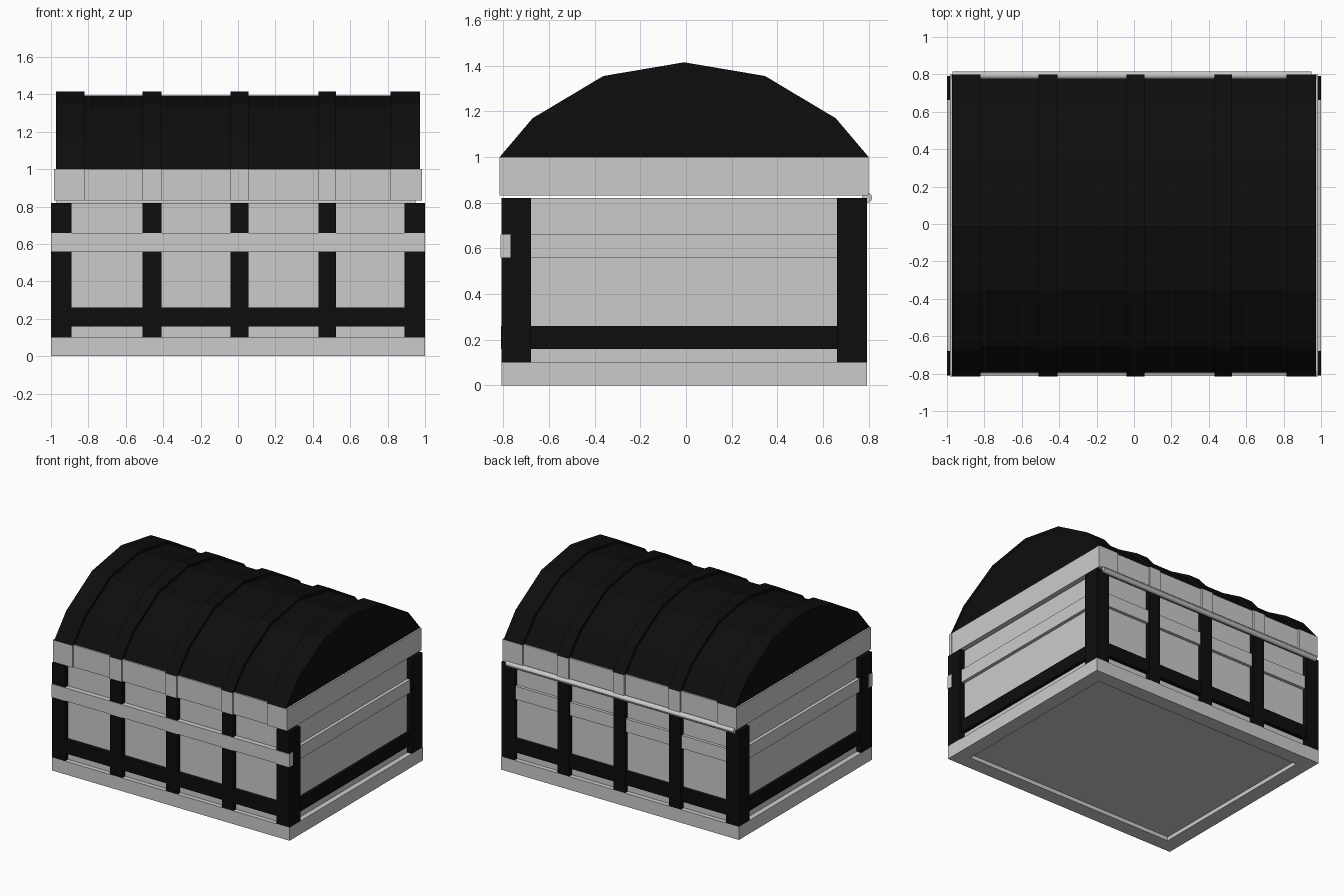
import bpy, bmesh

if "Cube" in bpy.data.objects:
    bpy.data.objects.remove(bpy.data.objects["Cube"])

C = -0.008  # depth centre of the chest body (the hinge sticks out behind)
dark = bpy.data.materials.new("dark_metal")
dark.diffuse_color = (0.004, 0.004, 0.004, 1)
dark.use_nodes = True
dark.node_tree.nodes["Principled BSDF"].inputs["Base Color"].default_value = dark.diffuse_color


def finish(name, bm, mat=None):
    bmesh.ops.recalc_face_normals(bm, faces=bm.faces)
    me = bpy.data.meshes.new(name)
    bm.to_mesh(me)
    bm.free()
    ob = bpy.data.objects.new(name, me)
    bpy.context.collection.objects.link(ob)
    if mat:
        me.materials.append(mat)
    return ob


def boxes(name, spans, mat=None):
    """One object from (x0, x1, y0, y1, z0, z1) boxes, y relative to C."""
    bm = bmesh.new()
    for x0, x1, y0, y1, z0, z1 in spans:
        vs = bmesh.ops.create_cube(bm, size=1)["verts"]
        for v in vs:
            v.co.x = x0 if v.co.x < 0 else x1
            v.co.y = C + (y0 if v.co.y < 0 else y1)
            v.co.z = z0 if v.co.z < 0 else z1
    return finish(name, bm, mat)


def frame(hx, hy, t, z0, z1):
    """Four boxes forming a rectangular ring of thickness t."""
    return [(-hx, hx, -hy, -hy + t, z0, z1), (-hx, hx, hy - t, hy, z0, z1),
            (-hx, -hx + t, -hy + t, hy - t, z0, z1),
            (hx - t, hx, -hy + t, hy - t, z0, z1)]


def prism(name, outline, x0, x1, mat=None):
    """Extrude a (y, z) outline along x."""
    bm = bmesh.new()
    f = bm.faces.new([bm.verts.new((x0, C + y, z)) for y, z in outline])
    ext = bmesh.ops.extrude_face_region(bm, geom=[f])["geom"]
    bmesh.ops.translate(bm, vec=(x1 - x0, 0, 0),
                        verts=[g for g in ext if isinstance(g, bmesh.types.BMVert)])
    return finish(name, bm, mat)


def arch(half):
    """Mirror a half profile into a full arch, front to back."""
    return [(-y, z) for y, z in half] + [(y, z) for y, z in half[-2::-1]]


# plinth with a recessed bottom panel
boxes("plinth", frame(1.0, 0.80, 0.11, 0, 0.10))
boxes("floor", [(-0.9, 0.9, -0.70, 0.70, 0.03, 0.09)])

# hollow body walls
boxes("body_walls", frame(0.96, 0.765, 0.05, 0.09, 0.82))

# corner posts wrap around the edges
corners = []
for s in (-1, 1):
    for t in (-1, 1):
        xa, xb = sorted((s * 0.89, s * 0.999))
        ya, yb = sorted((t * 0.75, t * 0.80))
        corners.append((xa, xb, ya, yb, 0.10, 0.82))
        xa, xb = sorted((s * 0.95, s * 0.999))
        ya, yb = sorted((t * 0.67, t * 0.75))
        corners.append((xa, xb, ya, yb, 0.10, 0.82))
boxes("corner_posts", corners, dark)

# upright straps on front and back
mids = [(-0.51, -0.41), (-0.04, 0.055), (0.43, 0.525)]
boxes("body_straps", [(a, b, y, y + 0.04, 0.10, 0.82)
                      for a, b in mids for y in (-0.80, 0.76)], dark)

# lower dark band and upper grey band
boxes("lower_band", [(-0.999, 0.999, -0.801, -0.76, 0.16, 0.26),
                     (-0.96, 0.96, 0.76, 0.795, 0.16, 0.26),
                     (-0.985, -0.95, -0.67, 0.67, 0.16, 0.26),
                     (0.95, 0.985, -0.67, 0.67, 0.16, 0.26)], dark)
edges = [-0.89] + [v for m in mids for v in m] + [0.89]
boxes("upper_band", [(-1.0, 1.0, -0.804, -0.76, 0.56, 0.66),
                     (-0.985, -0.95, -0.67, 0.67, 0.56, 0.66),
                     (0.95, 0.985, -0.67, 0.67, 0.56, 0.66)]
      + [(edges[i], edges[i + 1], 0.76, 0.788, 0.56, 0.66) for i in range(0, 8, 2)])

# lid rim with strap ends
ends = [(-0.985, -0.82), (0.815, 0.985)]
boxes("lid_rim", frame(0.984, 0.795, 0.06, 0.832, 1.0))
boxes("lid_rim_straps", [(a, b, y, y + 0.03, 0.832, 1.0)
                         for a, b in mids + ends for y in (-0.808, 0.778)])

# arched lid shell and its end panels
outer = arch([(0.785, 1.0), (0.645, 1.155), (0.345, 1.335), (0, 1.395)])
inner = arch([(0.735, 1.0), (0.615, 1.12), (0.325, 1.29), (0, 1.345)])
prism("lid_shell", outer + inner[::-1], -0.93, 0.93, dark)
prism("lid_end_left", outer, -0.972, -0.93, dark)
prism("lid_end_right", outer, 0.93, 0.972, dark)

# raised straps over the lid
strap = arch([(0.808, 1.0), (0.664, 1.17), (0.354, 1.355), (0, 1.415)])
for i, (a, b) in enumerate(mids + [(-0.974, -0.82), (0.815, 0.974)]):
    prism(f"lid_strap_{i + 1}", strap + outer[::-1], a, b, dark)

# hinge rod along the back
bpy.ops.mesh.primitive_cylinder_add(vertices=12, radius=0.022, depth=1.92,
                                    location=(-0.01, 0.793, 0.822),
                                    rotation=(0, 1.5708, 0))
bpy.context.object.name = "hinge_rod"
bpy.ops.object.shade_smooth_by_angle()
